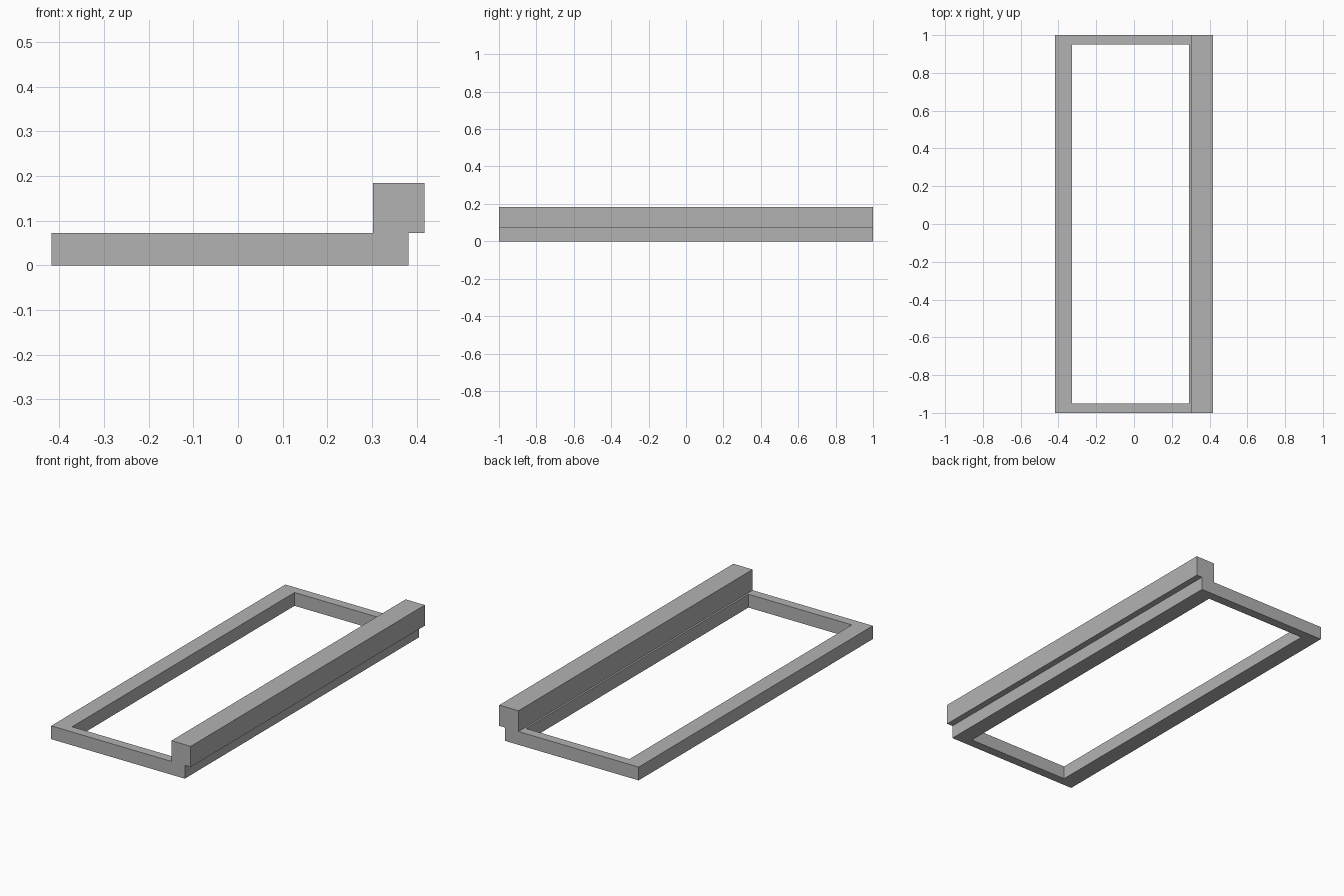
import bpy
import bmesh

cube = bpy.data.objects.get("Cube")
if cube:
    bpy.data.objects.remove(cube, do_unlink=True)

GREY = (0.45, 0.45, 0.45, 1.0)
grey = bpy.data.materials.new("plain_grey")
grey.use_nodes = True
grey.diffuse_color = GREY
grey.node_tree.nodes["Principled BSDF"].inputs["Base Color"].default_value = GREY


def make_object(name, bm):
    bmesh.ops.recalc_face_normals(bm, faces=bm.faces)
    mesh = bpy.data.meshes.new(name)
    bm.to_mesh(mesh)
    bm.free()
    mesh.materials.append(grey)
    obj = bpy.data.objects.new(name, mesh)
    bpy.context.collection.objects.link(obj)
    return obj


def rectangle(bm, x0, x1, y, z):
    return [bm.verts.new(p) for p in ((x0, -y, z), (x1, -y, z), (x1, y, z), (x0, y, z))]


# Base frame: a mitred rectangular ring, raised to its thickness
bm = bmesh.new()
outer = rectangle(bm, -0.417, 0.382, 1.0, 0.0)
inner = rectangle(bm, -0.327, 0.292, 0.95, 0.0)
for i in range(4):
    j = (i + 1) % 4
    bm.faces.new((outer[i], outer[j], inner[j], inner[i]))
ring = bmesh.ops.extrude_face_region(bm, geom=bm.faces[:], use_keep_orig=True)
top = [v for v in ring["geom"] if isinstance(v, bmesh.types.BMVert)]
bmesh.ops.translate(bm, verts=top, vec=(0, 0, 0.072))
make_object("base_frame", bm)

# Raised rail: a full-length bar overhanging the left side of the frame
bm = bmesh.new()
face = bm.faces.new(rectangle(bm, 0.302, 0.417, 1.0, 0.072))
bar = bmesh.ops.extrude_face_region(bm, geom=[face], use_keep_orig=True)
top = [v for v in bar["geom"] if isinstance(v, bmesh.types.BMVert)]
bmesh.ops.translate(bm, verts=top, vec=(0, 0, 0.112))
make_object("raised_rail", bm)
